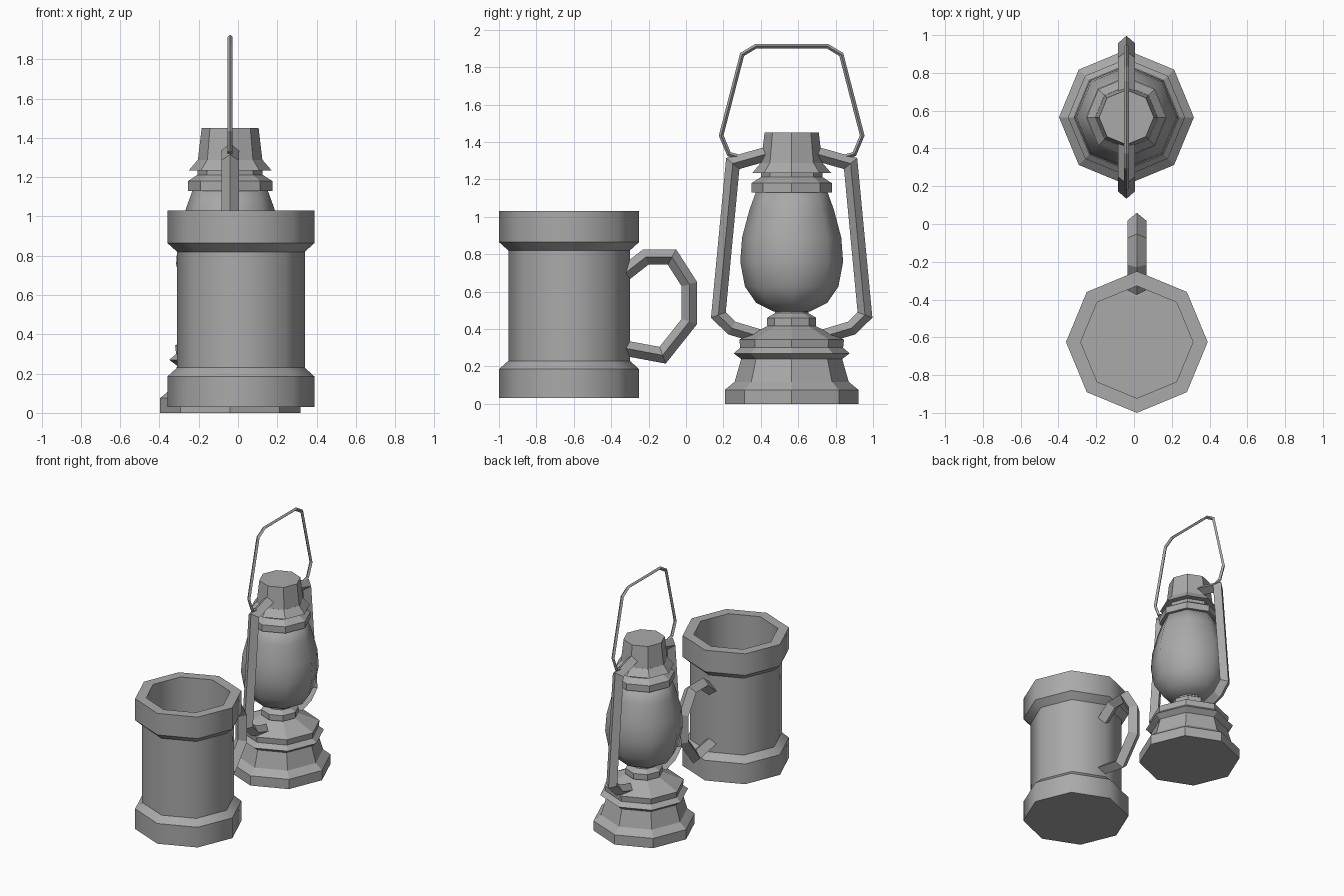
import bpy, bmesh, math
from mathutils import Vector

if "Cube" in bpy.data.objects:
    bpy.data.objects.remove(bpy.data.objects["Cube"])

grey = bpy.data.materials.new("plain grey")
grey.diffuse_color = (0.4, 0.4, 0.4, 1)
grey.use_nodes = True
grey.node_tree.nodes["Principled BSDF"].inputs["Base Color"].default_value = grey.diffuse_color

MUG = Vector((0.015, -0.625, 0))
LAMP = Vector((-0.04, 0.565, 0))


def finish(bm, name, origin):
    bmesh.ops.recalc_face_normals(bm, faces=bm.faces)
    me = bpy.data.meshes.new(name)
    bm.to_mesh(me)
    bm.free()
    me.materials.append(grey)
    ob = bpy.data.objects.new(name, me)
    ob.location = origin
    bpy.context.collection.objects.link(ob)
    return ob


def skin(bm, rings, closed=False):
    """Join consecutive rings of vertices with quads and cap the ends."""
    n = len(rings[0])
    for a, b in zip(rings, rings[1:]):
        for i in range(n):
            j = (i + 1) % n
            bm.faces.new((a[i], a[j], b[j], b[i])).smooth = False
    bm.faces.new(rings[0])
    bm.faces.new(rings[-1])


def lathe(name, profile, origin, shading="flat", sides=8):
    """Turn a (radius, z) profile; 'round' smooths around, 'all' smooths everything."""
    bm = bmesh.new()
    rings = []
    for r, z in profile:
        rings.append([bm.verts.new((r * math.cos(2 * math.pi * i / sides),
                                    r * math.sin(2 * math.pi * i / sides), z))
                      for i in range(sides)])
    skin(bm, rings)
    if shading != "flat":
        for f in bm.faces:
            f.smooth = True
        if shading == "round":
            for e in bm.edges:
                if abs(e.verts[0].co.z - e.verts[1].co.z) < 1e-5:
                    e.smooth = False
    return finish(bm, name, origin)


def bar(name, path, thick, width, origin):
    """Sweep a diamond section along a (y, z) path with mitred corners."""
    pts = [Vector(p) for p in path]
    bm = bmesh.new()
    rings = []
    for i, p in enumerate(pts):
        d0 = (p - pts[i - 1]).normalized() if i else None
        d1 = (pts[i + 1] - p).normalized() if i < len(pts) - 1 else None
        d0, d1 = d0 or d1, d1 or d0
        t = (d0 + d1).normalized()
        off = Vector((-t.y, t.x)) * thick / max(0.4, t.dot(d0))
        rings.append([bm.verts.new(c) for c in (
            (0, p.x + off.x, p.y + off.y), (width, p.x, p.y),
            (0, p.x - off.x, p.y - off.y), (-width, p.x, p.y))])
    skin(bm, rings)
    return finish(bm, name, origin)


# mug: outer wall, rim, inner wall and floor
lathe("mug_body", [(0.375, 0.03), (0.375, 0.185), (0.325, 0.23), (0.325, 0.82),
                   (0.375, 0.865), (0.375, 1.03), (0.297, 1.03), (0.297, 0.15)],
      MUG, "round")
bar("mug_handle", [(y + 0.625, z) for y, z in (
    (-0.35, 0.68), (-0.215, 0.785), (-0.075, 0.785), (0.018, 0.64),
    (0.018, 0.44), (-0.125, 0.26), (-0.34, 0.30))], 0.041, 0.05, MUG)

# lantern base with its ridge and shoulder
lathe("lantern_base", [(0.357, 0.0), (0.357, 0.075), (0.305, 0.118), (0.27, 0.24),
                       (0.31, 0.27), (0.275, 0.30), (0.28, 0.343), (0.13, 0.415)], LAMP)
lathe("burner_collar", [(0.12, 0.40), (0.131, 0.42), (0.131, 0.46),
                        (0.09, 0.485), (0.09, 0.51)], LAMP)

# glass globe
lathe("glass_globe", [(0.10, 0.495), (0.19, 0.54), (0.25, 0.627), (0.275, 0.76),
                      (0.265, 0.89), (0.225, 1.04), (0.185, 1.15)], LAMP, "all")

# top collar, flared disc and chimney cap
lathe("top_collar", [(0.215, 1.13), (0.215, 1.18), (0.165, 1.212),
                     (0.165, 1.235), (0.21, 1.235), (0.165, 1.288)], LAMP)
lathe("chimney_cap", [(0.165, 1.28), (0.145, 1.45)], LAMP)

# side frame tubes, one on each side
frame = [(0.12, 1.34), (0.315, 1.285), (0.392, 0.475), (0.32, 0.405), (0.17, 0.36)]
for side, s in (("front", -1), ("back", 1)):
    bar(side + "_frame_tube", [(s * y, z) for y, z in frame], 0.038, 0.045, LAMP)

# wire carrying handle
half = [(0.26, 1.315), (0.335, 1.335), (0.377, 1.435), (0.265, 1.868), (0.19, 1.913)]
bar("wire_handle", half + [(-y, z) for y, z in reversed(half)], 0.012, 0.013, LAMP)
